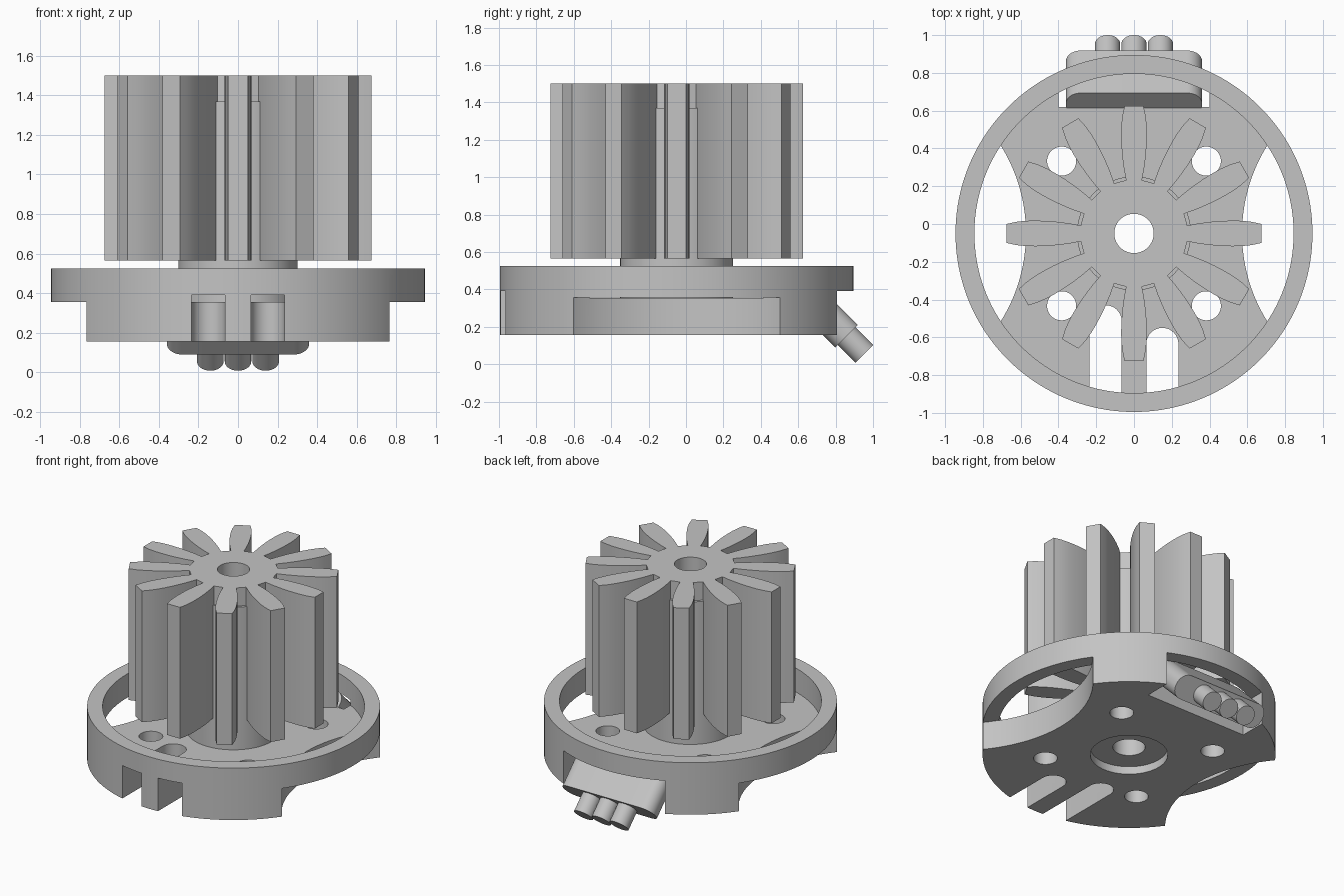
import bpy, math
from mathutils import Matrix, Vector

if "Cube" in bpy.data.objects:
    bpy.data.objects.remove(bpy.data.objects["Cube"], do_unlink=True)

AXIS_Y = -0.05
grey = bpy.data.materials.new("plain_grey")
grey.use_nodes = True
grey.diffuse_color = (0.55, 0.55, 0.55, 1)
grey.node_tree.nodes["Principled BSDF"].inputs["Base Color"].default_value = (0.55, 0.55, 0.55, 1)


def prism(name, outline, z0, z1):
    """Extrude a counter-clockwise outline between two heights."""
    n = len(outline)
    verts = [(x, y, z) for z in (z0, z1) for x, y in outline]
    faces = [list(range(n))[::-1], list(range(n, 2 * n))]
    faces += [[i, (i + 1) % n, n + (i + 1) % n, n + i] for i in range(n)]
    mesh = bpy.data.meshes.new(name)
    mesh.from_pydata(verts, [], faces)
    mesh.materials.append(grey)
    obj = bpy.data.objects.new(name, mesh)
    bpy.context.collection.objects.link(obj)
    return obj


def arc(x, y, r, start, end, n):
    return [(x + r * math.cos(math.radians(start + (end - start) * i / n)),
             y + r * math.sin(math.radians(start + (end - start) * i / n))) for i in range(n + 1)]


def cylinder(name, x, y, r, z0, z1, n=96):
    return prism(name, arc(x, y, r, 0, 360, n)[:-1], z0, z1)


def box(name, x0, x1, y0, y1, z0, z1):
    return prism(name, [(x0, y0), (x1, y0), (x1, y1), (x0, y1)], z0, z1)


def activate(obj):
    bpy.ops.object.select_all(action='DESELECT')
    obj.select_set(True)
    bpy.context.view_layer.objects.active = obj


def cut(obj, cutters):
    for c in cutters:
        c.hide_render = True
        activate(obj)
        mod = obj.modifiers.new("cut", 'BOOLEAN')
        mod.operation = 'DIFFERENCE'
        mod.solver = 'EXACT'
        mod.object = c
        bpy.ops.object.modifier_apply(modifier=mod.name)
        bpy.data.objects.remove(c, do_unlink=True)


def smooth(obj, angle=25):
    activate(obj)
    bpy.ops.object.shade_smooth_by_angle(angle=math.radians(angle))


def shaft_bore():
    return cylinder("bore_cutter", 0, AXIS_Y, 0.104, -0.5, 2, 64)


# Round base: raised rim, floor, side scallops, holes, slots, cable window
base = cylinder("base", 0, AXIS_Y, 0.945, 0.155, 0.525, 160)
cutters = [cylinder("rim_cutter", 0, AXIS_Y, 0.845, 0.355, 0.7, 160),
           shaft_bore(),
           cylinder("recess_cutter", 0, AXIS_Y, 0.25, 0, 0.21),
           box("window_cutter", -0.4, 0.4, 0.62, 1.2, 0, 0.39)]
for s in (-1, 1):
    cutters.append(cylinder("scallop_cutter", s * 1.45, AXIS_Y, 0.878, 0, 0.3555, 192))
    for t in (-1, 1):
        cutters.append(cylinder("screw_cutter", s * 0.383, AXIS_Y + t * 0.383, 0.077, 0, 0.45, 48))
for x, top in ((-0.15, -0.43), (0.15, -0.55)):
    slot = [(x - 0.085, -1.2), (x + 0.085, -1.2)] + arc(x, top - 0.085, 0.085, 0, 180, 24)
    cutters.append(prism("slot_cutter", slot, 0, 0.39))
cut(base, cutters)
smooth(base)

# Hub column under and inside the gear
hub = cylinder("hub", 0, AXIS_Y, 0.302, 0.3, 1.37)
cut(hub, [shaft_bore()])
smooth(hub)

# Long gear with twelve petal-shaped teeth: (radius, half width) along one flank
flank = [(0.282, 0.042), (0.34, 0.053), (0.4, 0.061), (0.46, 0.066), (0.52, 0.068),
         (0.57, 0.067), (0.62, 0.062), (0.675, 0.05)]
tooth = [(r, -w) for r, w in flank] + [(r, w) for r, w in reversed(flank)]
outline = []
for k in range(12):
    turn = Matrix.Rotation(math.radians(30 * k), 2)
    for p in tooth:
        v = turn @ Vector(p)
        outline.append((v.x, v.y + AXIS_Y))
gear = prism("gear", outline, 0.565, 1.5)
cut(gear, [shaft_bore()])
smooth(gear)

# Cable connector: rounded block with three wires, tilted down and backwards
tilt = Matrix.Translation((0, 0.858, 0.15)) @ Matrix.Rotation(math.radians(-135), 4, 'X')
hx, hy, r = 0.36, 0.085, 0.078
rounded = []
for i, (sx, sy) in enumerate(((1, 1), (-1, 1), (-1, -1), (1, -1))):
    rounded += arc(sx * (hx - r), sy * (hy - r), r, 90 * i, 90 * i + 90, 12)
parts = [prism("connector_block", rounded, -0.318, 0)]
for i, side in enumerate(("right", "middle", "left")):
    parts.append(cylinder(side + "_wire", (i - 1) * 0.14, 0, 0.067, -0.05, 0.134, 48))
for part in parts:
    part.data.transform(tilt)
    smooth(part)
